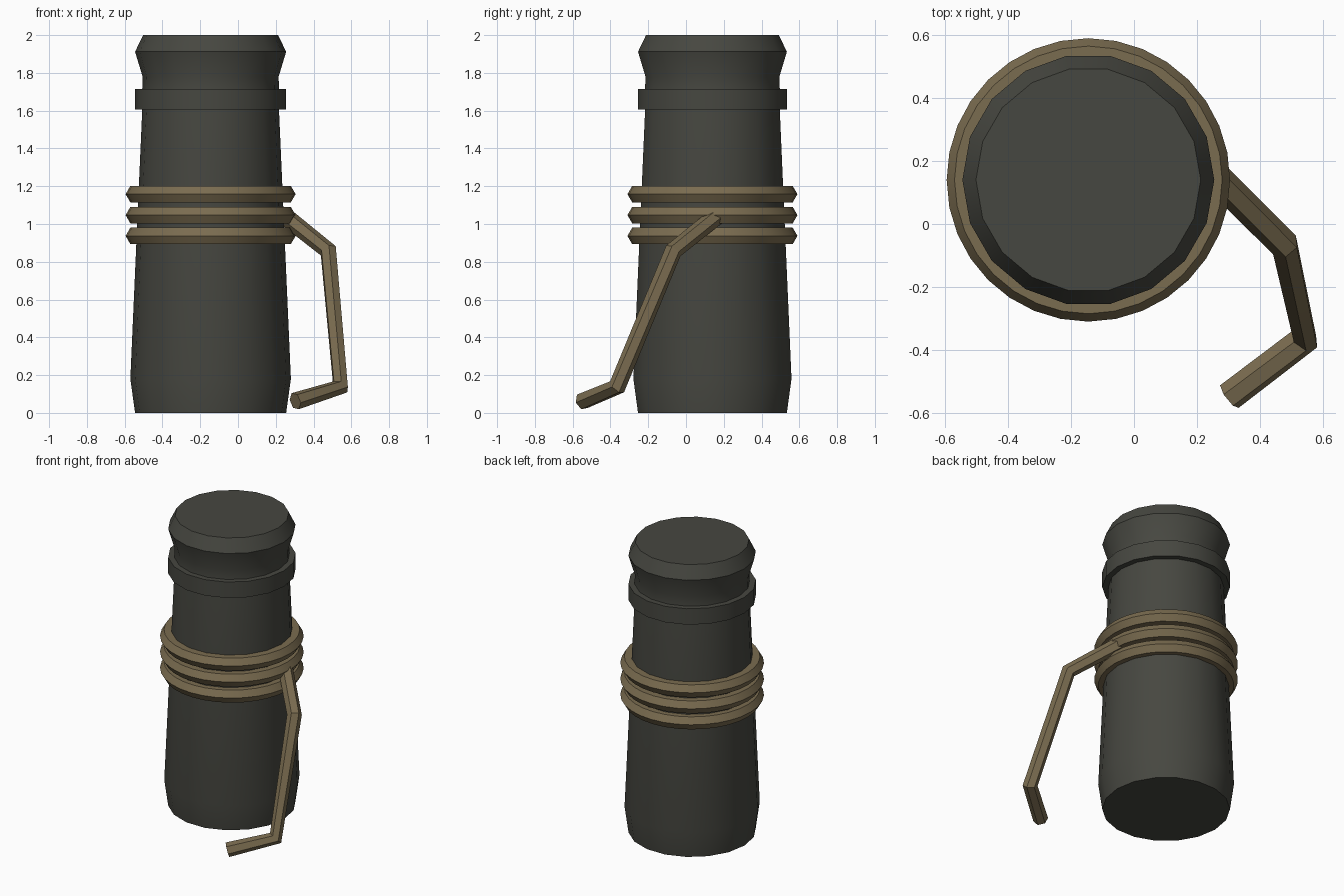
import bpy, math

if "Cube" in bpy.data.objects:
    bpy.data.objects.remove(bpy.data.objects["Cube"])

CX, CY = -0.145, 0.14  # bottle axis


def material(name, col):
    m = bpy.data.materials.new(name)
    m.diffuse_color = (*col, 1)
    m.use_nodes = True
    m.node_tree.nodes["Principled BSDF"].inputs["Base Color"].default_value = m.diffuse_color
    return m


GLASS = material("dark grey glass", (0.062, 0.063, 0.052))
ROPE = material("tan rope", (0.195, 0.150, 0.080))


def finish(ob, mat, angle=30):
    ob.data.materials.clear()
    ob.data.materials.append(mat)
    bpy.ops.object.select_all(action='DESELECT')
    ob.select_set(True)
    bpy.context.view_layer.objects.active = ob
    bpy.ops.object.shade_smooth_by_angle(angle=math.radians(angle))


def lathe(name, profile, n, mat):
    verts = [(CX + r * math.cos(2 * math.pi * i / n), CY + r * math.sin(2 * math.pi * i / n), z)
             for r, z in profile for i in range(n)]
    faces = [(k * n + i, k * n + (i + 1) % n, (k + 1) * n + (i + 1) % n, (k + 1) * n + i)
             for k in range(len(profile) - 1) for i in range(n)]
    faces.append(tuple(reversed(range(n))))
    faces.append(tuple(range((len(profile) - 1) * n, len(profile) * n)))
    me = bpy.data.meshes.new(name)
    me.from_pydata(verts, [], faces)
    ob = bpy.data.objects.new(name, me)
    bpy.context.collection.objects.link(ob)
    finish(ob, mat)


# Bottle body with collar band and flared lip
lathe("bottle", [(0.40, 0), (0.425, 0.18), (0.362, 1.605), (0.40, 1.605), (0.40, 1.715),
                 (0.362, 1.715), (0.36, 1.78), (0.40, 1.912), (0.357, 2.0)], 18, GLASS)

# Three rope coils
for i, z in enumerate((0.937, 1.047, 1.158)):
    bpy.ops.mesh.primitive_torus_add(location=(CX, CY, z), major_radius=0.40, minor_radius=0.05,
                                     major_segments=32, minor_segments=6)
    ob = bpy.context.object
    ob.name = f"rope_coil_{i + 1}"
    finish(ob, ROPE)

# Loose rope end hanging from the middle coil
path = [(0.25, 0.16, 1.04), (0.478, -0.067, 0.858), (0.543, -0.365, 0.138), (0.303, -0.548, 0.062)]
cu = bpy.data.curves.new("rope_path", 'CURVE')
cu.dimensions = '3D'
cu.bevel_depth = 0.047
cu.bevel_resolution = 1
cu.use_fill_caps = True
sp = cu.splines.new('POLY')
sp.points.add(len(path) - 1)
for p, c in zip(sp.points, path):
    p.co = (*c, 1)
tail = bpy.data.objects.new("rope_tail", cu)
bpy.context.collection.objects.link(tail)
bpy.ops.object.select_all(action='DESELECT')
tail.select_set(True)
bpy.context.view_layer.objects.active = tail
bpy.ops.object.convert(target='MESH')
finish(bpy.context.object, ROPE)
